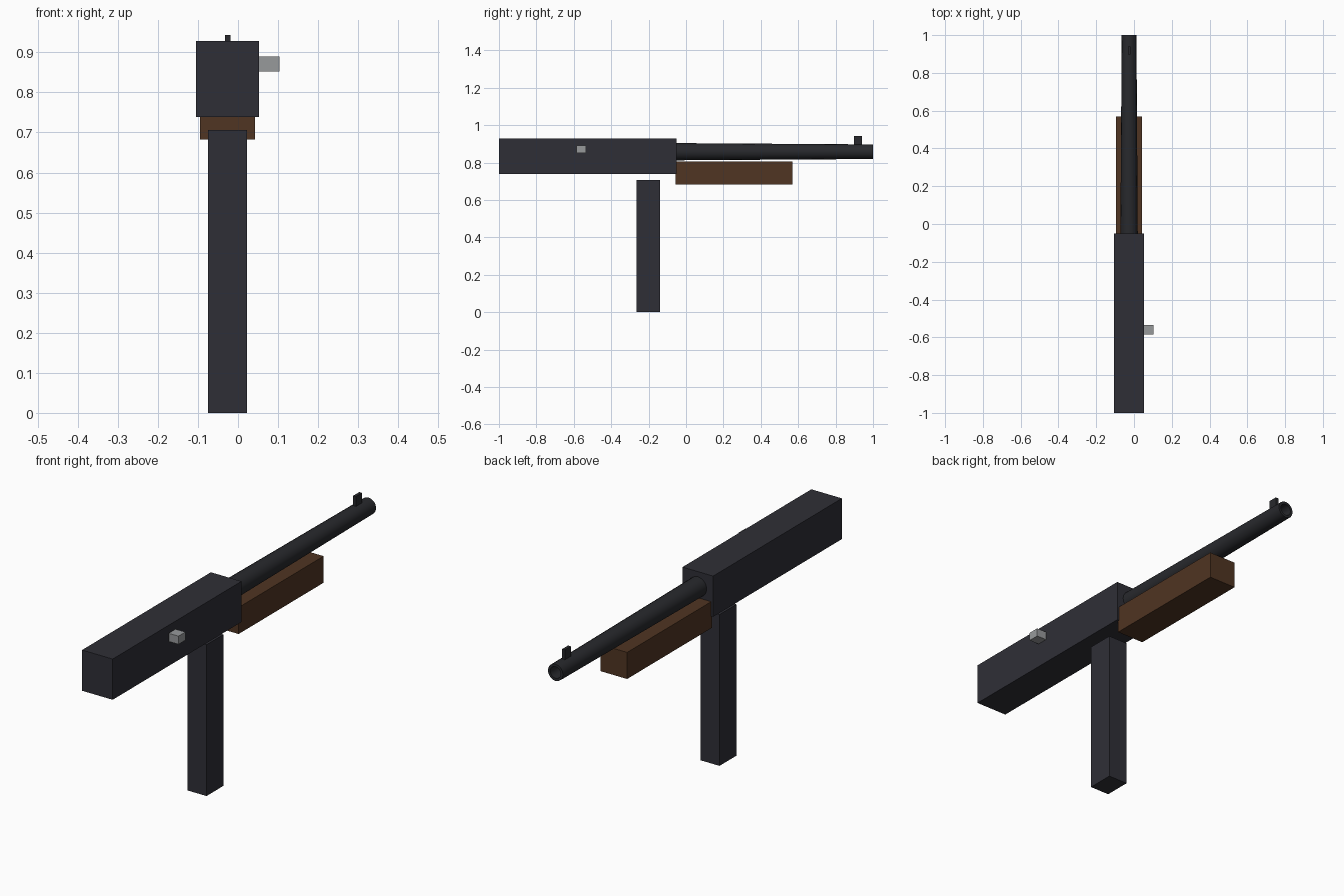
import bpy, bmesh, math
from mathutils import Matrix, Vector

cube = bpy.data.objects.get("Cube")
if cube:
    bpy.data.objects.remove(cube, do_unlink=True)


def material(name, rgb):
    m = bpy.data.materials.new(name)
    m.use_nodes = True
    m.diffuse_color = (*rgb, 1)
    m.node_tree.nodes["Principled BSDF"].inputs["Base Color"].default_value = (*rgb, 1)
    return m


gunmetal = material("dark gunmetal", (0.028, 0.028, 0.037))
black_steel = material("black steel", (0.021, 0.022, 0.026))
wood = material("brown wood", (0.08, 0.035, 0.016))
steel = material("light steel", (0.31, 0.32, 0.33))


def finish(name, bm, mat):
    bmesh.ops.recalc_face_normals(bm, faces=bm.faces)
    mesh = bpy.data.meshes.new(name)
    bm.to_mesh(mesh)
    bm.free()
    mesh.materials.append(mat)
    obj = bpy.data.objects.new(name, mesh)
    bpy.context.collection.objects.link(obj)
    return obj


def box(name, low, high, mat):
    low, high = Vector(low), Vector(high)
    bm = bmesh.new()
    bmesh.ops.create_cube(bm, size=1, matrix=Matrix.Translation((low + high) / 2)
                          @ Matrix.Diagonal((*(high - low), 1)))
    return finish(name, bm, mat)


def lathe_y(name, profile, centre, sides, mat):
    """Revolve (radius, y) points around an axis along y."""
    x, z = centre
    bm = bmesh.new()
    rings = []
    for r, y in profile:
        angles = [math.tau * i / sides for i in range(sides)]
        rings.append([bm.verts.new((x + r * math.sin(a), y, z + r * math.cos(a))) for a in angles])
    for a, b in zip(rings, rings[1:]):
        for i in range(sides):
            j = (i + 1) % sides
            bm.faces.new((a[i], a[j], b[j], b[i]))
    bm.faces.new(rings[0])
    bm.faces.new(rings[-1])
    return finish(name, bm, mat)


# Body, magazine and wooden grip
box("receiver", (-0.105, -1, 0.738), (0.053, -0.05, 0.928), gunmetal)
box("magazine", (-0.075, -0.265, 0), (0.023, -0.14, 0.706), gunmetal)
box("fore_grip", (-0.095, -0.057, 0.682), (0.043, 0.57, 0.806), wood)

# Side handle
box("charging_handle", (0.05, -0.586, 0.852), (0.103, -0.535, 0.89), steel)

# Tapered barrel with an open bore
barrel = lathe_y("barrel", [(0.046, -0.06), (0.039, 1), (0.027, 1), (0.027, 0.9)],
                 (-0.026, 0.858), 16, black_steel)
bpy.ops.object.select_all(action="DESELECT")
barrel.select_set(True)
bpy.context.view_layer.objects.active = barrel
bpy.ops.object.shade_smooth_by_angle(angle=math.radians(40))

# Sight near the muzzle
box("front_sight", (-0.033, 0.897, 0.885), (-0.019, 0.941, 0.943), black_steel)
